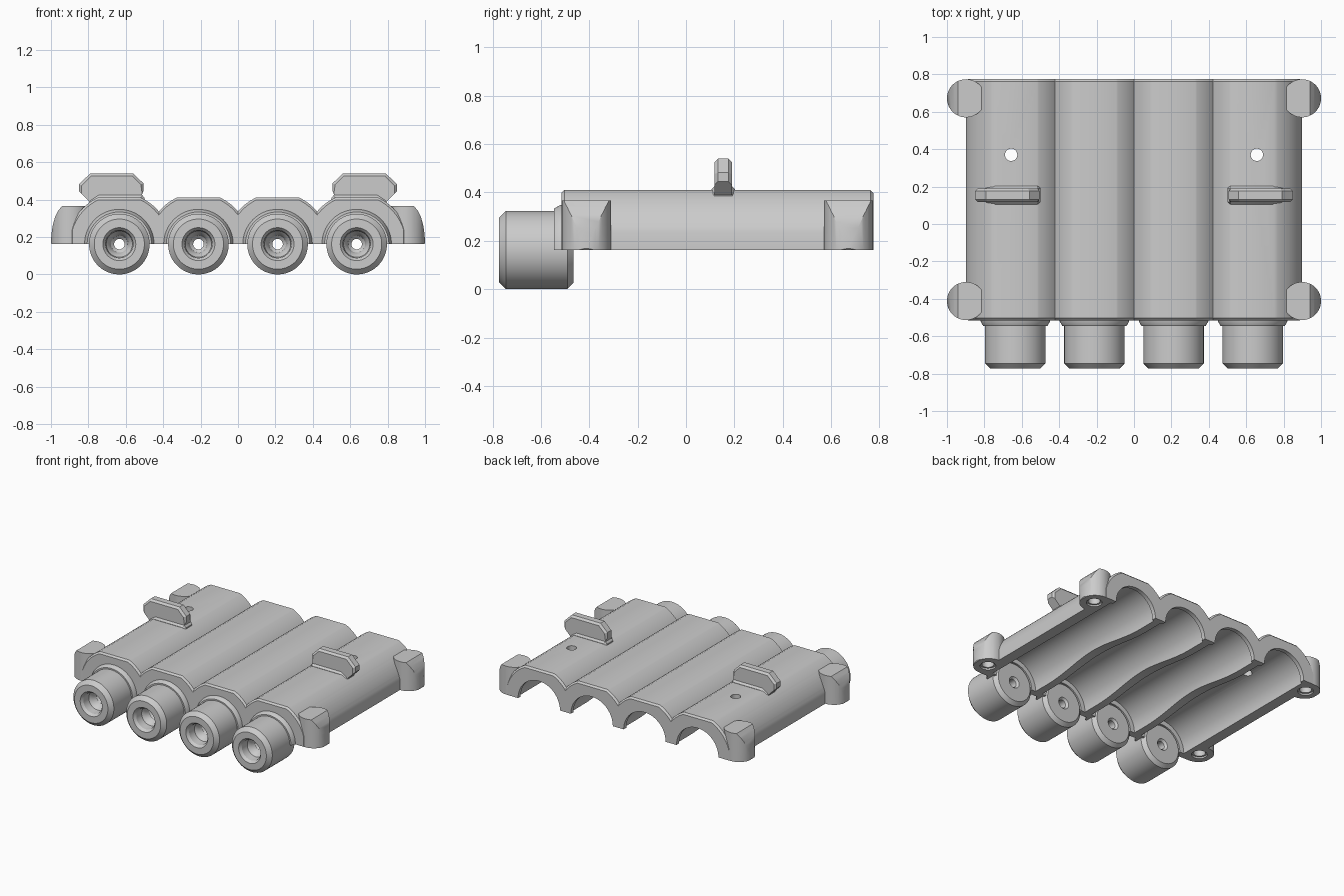
import bpy, bmesh, math
from mathutils import Vector, Matrix

cube = bpy.data.objects.get("Cube")
if cube:
    bpy.data.objects.remove(cube, do_unlink=True)

AXIS_Z = 0.162                       # tube axis height, also the open underside
PITCH = 0.423
CENTRES = [(i - 1.5) * PITCH for i in range(4)]
SHELL_R = 0.274
TOP_Z = 0.41
HALF_WIDTH = 0.898
FRONT, BACK = -0.515, 0.775

grey = bpy.data.materials.new("plain_grey")
grey.use_nodes = True
grey.diffuse_color = (0.6, 0.6, 0.6, 1)
grey.node_tree.nodes["Principled BSDF"].inputs["Base Color"].default_value = (0.6, 0.6, 0.6, 1)


def finish(name, bm):
    bmesh.ops.recalc_face_normals(bm, faces=bm.faces)
    mesh = bpy.data.meshes.new(name)
    bm.to_mesh(mesh)
    bm.free()
    mesh.materials.append(grey)
    obj = bpy.data.objects.new(name, mesh)
    bpy.context.collection.objects.link(obj)
    return obj


def prism(name, points, axis, start, end, bevel=0, bevel_rule=None):
    """Extrude a closed outline along an axis, optionally bevelling chosen edges."""
    place = {"x": lambda u, v, t: (t, u, v),
             "y": lambda u, v, t: (u, t, v),
             "z": lambda u, v, t: (u, v, t)}[axis]
    bm = bmesh.new()
    face = bm.faces.new([bm.verts.new(place(u, v, start)) for u, v in points])
    moved = bmesh.ops.extrude_face_region(bm, geom=[face], use_keep_orig=True)["geom"]
    shift = Vector(place(0, 0, end - start))
    bmesh.ops.translate(bm, vec=shift, verts=[g for g in moved if isinstance(g, bmesh.types.BMVert)])
    bmesh.ops.recalc_face_normals(bm, faces=bm.faces)
    if bevel:
        edges = [e for e in bm.edges if bevel_rule(*(v.co for v in e.verts))]
        bmesh.ops.bevel(bm, geom=edges, offset=bevel, segments=1, affect="EDGES")
    return finish(name, bm)


def circle(x, y, r, n=40):
    return [(x + r * math.cos(math.tau * i / n), y + r * math.sin(math.tau * i / n)) for i in range(n)]


def revolve(name, profile, x, closed=True, half=False):
    """Spin (radius, y) points round a tube axis."""
    bm = bmesh.new()
    verts = [bm.verts.new((r, y, 0)) for r, y in profile]
    pairs = list(zip(verts, verts[1:])) + ([(verts[-1], verts[0])] if closed else [])
    edges = [bm.edges.new(p) for p in pairs]
    bmesh.ops.spin(bm, geom=verts + edges, cent=(0, 0, 0), axis=(0, -1, 0),
                   angle=math.pi if half else math.tau, steps=32 if half else 64)
    bmesh.ops.remove_doubles(bm, verts=bm.verts, dist=0.0001)
    if half:
        bmesh.ops.holes_fill(bm, edges=[e for e in bm.edges if e.is_boundary])
        if sum(v.co.z for v in bm.verts) < 0:
            bmesh.ops.rotate(bm, verts=bm.verts, cent=(0, 0, 0), matrix=Matrix.Rotation(math.pi, 3, "Y"))
    bmesh.ops.translate(bm, vec=(x, 0, AXIS_Z), verts=bm.verts)
    return finish(name, bm)


def boolean(target, tool, operation):
    mod = target.modifiers.new("cut", "BOOLEAN")
    mod.operation, mod.solver, mod.object = operation, "EXACT", tool
    bpy.context.view_layer.objects.active = target
    bpy.ops.object.modifier_apply(modifier=mod.name)
    bpy.data.objects.remove(tool, do_unlink=True)


def smooth(obj):
    bpy.ops.object.select_all(action="DESELECT")
    obj.select_set(True)
    bpy.context.view_layer.objects.active = obj
    bpy.ops.object.shade_smooth_by_angle(angle=math.radians(30))


# Shell: four joined round lobes with flattened tops and upright outer sides
flat = math.acos((TOP_Z - AXIS_Z) / SHELL_R)
valley = math.asin(PITCH / 2 / SHELL_R)
side_angle = math.asin((HALF_WIDTH - CENTRES[3]) / SHELL_R)
outline = [(-HALF_WIDTH, AXIS_Z)]
for i, cx in enumerate(CENTRES):
    left = side_angle if i == 0 else valley
    right = side_angle if i == 3 else valley
    steps = 12
    angles = [-left + (left - flat) * k / steps for k in range(steps + 1)]
    angles += [flat + (right - flat) * k / steps for k in range(steps + 1)]
    if i:
        angles = angles[1:]          # the valley point is shared
    outline += [(cx + SHELL_R * math.sin(a), AXIS_Z + SHELL_R * math.cos(a)) for a in angles]
outline.append((HALF_WIDTH, AXIS_Z))


def end_rim(a, b):
    return abs(a.y - b.y) < 1e-5 and max(a.z, b.z) > AXIS_Z + 0.001


shell = prism("shell", outline, "y", FRONT, BACK, 0.012, end_rim)

# Corner screw bosses with a rounded outer slope
slope = [(0.78, AXIS_Z), (0.995, AXIS_Z), (1.0, AXIS_Z + 0.006), (0.998, 0.21), (0.991, 0.26),
         (0.979, 0.305), (0.962, 0.34), (0.94, 0.367), (0.78, 0.367)]
for side in (-1, 1):
    for y in (-0.412, 0.672):
        boss = prism("boss", circle(side * 0.898, y, 0.102, 48), "z", AXIS_Z, 0.45)
        trim = prism("trim", [(side * u, v) for u, v in slope], "y", y - 0.2, y + 0.2)
        boolean(boss, trim, "INTERSECT")
        boolean(shell, boss, "UNION")

# Channels with a lip at the open back end
channel = [(0, -0.6), (0.15, -0.6), (0.15, -0.467), (0.184, -0.467), (0.184, 0.735),
           (0.168, 0.745), (0.168, 0.9), (0, 0.9)]
for cx in CENTRES:
    boolean(shell, revolve("channel", channel, cx, closed=False), "DIFFERENCE")

# Dividing walls dip away along the middle
dip = [(-0.35 + 0.95 * k / 24, AXIS_Z + 0.023 * (1 - math.cos(math.tau * k / 24))) for k in range(25)]
dip += [(0.6, 0.1), (-0.35, 0.1)]
boolean(shell, prism("dip", dip, "x", -0.55, 0.55), "DIFFERENCE")

# Screw holes under the bosses and vent holes through the shell
for side in (-1, 1):
    for y in (-0.412, 0.672):
        for r, depth in ((0.04, 0.15), (0.052, 0.012)):
            hole = prism("hole", circle(side * 0.905, y, r), "z", 0.1, AXIS_Z + depth)
            boolean(shell, hole, "DIFFERENCE")
    boolean(shell, prism("vent", circle(side * 0.657, 0.37, 0.033), "z", 0.2, 0.6), "DIFFERENCE")
smooth(shell)

# Front tubes with stepped bores, and half collars where they meet the shell
tube = [(0.028, -0.48), (0.042, -0.466), (0.137, -0.466), (0.162, -0.491), (0.162, -0.745),
        (0.134, -0.773), (0.088, -0.773), (0.074, -0.755), (0.07, -0.70), (0.052, -0.68),
        (0.045, -0.65), (0.028, -0.635)]
collar = [(0.15, -0.545), (0.172, -0.545), (0.186, -0.52), (0.186, -0.5), (0.15, -0.5)]
for i, cx in enumerate(CENTRES):
    smooth(revolve(f"front_tube_{i + 1}", tube, cx))
    smooth(revolve(f"tube_collar_{i + 1}", collar, cx, half=True))

# Upright grip tabs with chamfered rims and flared feet
tab = [(0.512, 0.38), (0.512, 0.43), (0.506, 0.445), (0.506, 0.487), (0.56, 0.54), (0.79, 0.54),
       (0.85, 0.482), (0.85, 0.445), (0.795, 0.39), (0.795, 0.36), (0.56, 0.36)]
foot = [(0.5, 0.36), (0.5, 0.41), (0.513, 0.425), (0.744, 0.425), (0.785, 0.398),
        (0.802, 0.375), (0.79, 0.36)]


def upper_rim(a, b):
    return abs(a.y - b.y) < 1e-5 and min(a.z, b.z) > 0.44


def foot_rim(a, b):
    return abs(a.y - b.y) < 1e-5 and max(a.z, b.z) > 0.38


for side, word in ((1, "left"), (-1, "right")):
    smooth(prism(f"{word}_grip_tab", [(side * u, v) for u, v in tab], "y", 0.118, 0.19, 0.014, upper_rim))
    smooth(prism(f"{word}_tab_foot", [(side * u, v) for u, v in foot], "y", 0.105, 0.203, 0.013, foot_rim))
